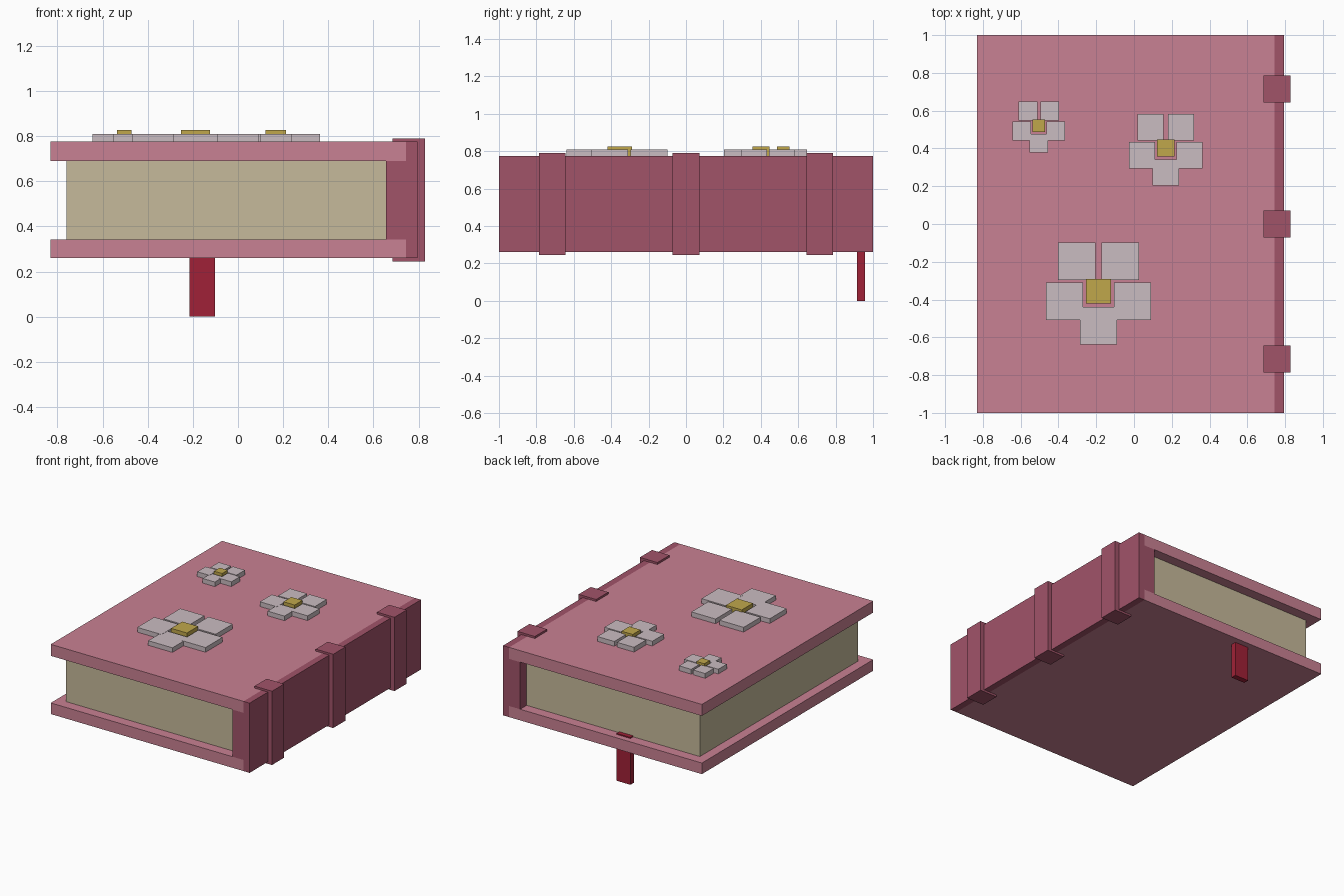
import bpy
import bmesh

cube = bpy.data.objects.get("Cube")
if cube:
    bpy.data.objects.remove(cube, do_unlink=True)


def material(name, rgb):
    """Flat material from an 8-bit sRGB colour."""
    linear = [((c / 255 + 0.055) / 1.055) ** 2.4 for c in rgb]
    mat = bpy.data.materials.new(name)
    mat.use_nodes = True
    mat.diffuse_color = (*linear, 1)
    mat.node_tree.nodes["Principled BSDF"].inputs["Base Color"].default_value = (*linear, 1)
    return mat


pink = material("cover pink", (201, 129, 147))
plum = material("spine plum", (161, 83, 105))
cream = material("page cream", (198, 186, 155))
petal_grey = material("petal pale grey", (202, 188, 193))
gold = material("flower gold", (192, 167, 75))
red = material("ribbon red", (160, 33, 55))


def prism(name, profile, y, mat):
    """Extrude an x-z profile along y."""
    bm = bmesh.new()
    face = bm.faces.new([bm.verts.new((x, y[0], z)) for x, z in profile])
    extruded = bmesh.ops.extrude_face_region(bm, geom=[face])["geom"]
    moved = [v for v in extruded if isinstance(v, bmesh.types.BMVert)]
    bmesh.ops.translate(bm, verts=moved, vec=(0, y[1] - y[0], 0))
    bmesh.ops.recalc_face_normals(bm, faces=bm.faces)
    mesh = bpy.data.meshes.new(name)
    bm.to_mesh(mesh)
    bm.free()
    mesh.materials.append(mat)
    obj = bpy.data.objects.new(name, mesh)
    bpy.context.collection.objects.link(obj)
    return obj


def box(name, x, y, z, mat):
    return prism(name, [(x[0], z[0]), (x[1], z[0]), (x[1], z[1]), (x[0], z[1])], y, mat)


def tile(name, cx, cy, size, top, mat):
    """Square plate lying on the front cover."""
    h = size / 2
    return box(name, (cx - h, cx + h), (cy - h, cy + h), (TOP, top), mat)


BOTTOM, INNER_LOW, INNER_HIGH, TOP = 0.26, 0.342, 0.69, 0.775
LEFT, JOINT, SPINE_IN, SPINE_OUT = -0.83, 0.745, 0.655, 0.795
LENGTH = (-1, 1)

# Covers and page block
box("lower_cover", (LEFT, JOINT), LENGTH, (BOTTOM, INNER_LOW), pink)
box("upper_cover", (LEFT, JOINT), LENGTH, (INNER_HIGH, TOP), pink)
box("pages", (-0.76, SPINE_IN), (-0.924, 0.924), (INNER_LOW, INNER_HIGH), cream)

# Spine wraps the cover edges and steps in between them
prism("spine", [(JOINT, BOTTOM), (SPINE_OUT, BOTTOM), (SPINE_OUT, TOP), (JOINT, TOP),
                (JOINT, INNER_HIGH), (SPINE_IN, INNER_HIGH),
                (SPINE_IN, INNER_LOW), (JOINT, INNER_LOW)], LENGTH, plum)

# Raised bands round the spine
for i, y in enumerate((-0.715, 0, 0.715)):
    box(f"spine_band_{i + 1}", (0.685, 0.828), (y - 0.071, y + 0.071), (0.245, 0.79), plum)

# Ribbon hanging through the lower cover
box("bookmark_ribbon", (-0.215, -0.102), (0.915, 0.956), (0, 0.35), red)

# Flowers of five square petals with a raised centre
PETALS = [(-0.115, 0.157), (0.115, 0.157), (-0.18, -0.055), (0.18, -0.055), (0, -0.184)]
FLOWERS = [("large", -0.188, -0.355, 1), ("medium", 0.168, 0.402, 0.7), ("small", -0.504, 0.52, 0.5)]
for label, fx, fy, s in FLOWERS:
    for i, (px, py) in enumerate(PETALS):
        # The lower petal sits a hair lower where it tucks under its neighbours
        top = 0.809 if px == 0 else 0.81
        tile(f"{label}_flower_petal_{i + 1}", fx + px * s, fy + py * s, 0.198 * s, top, petal_grey)
    tile(f"{label}_flower_centre", fx, fy, 0.13 * s, 0.826, gold)
